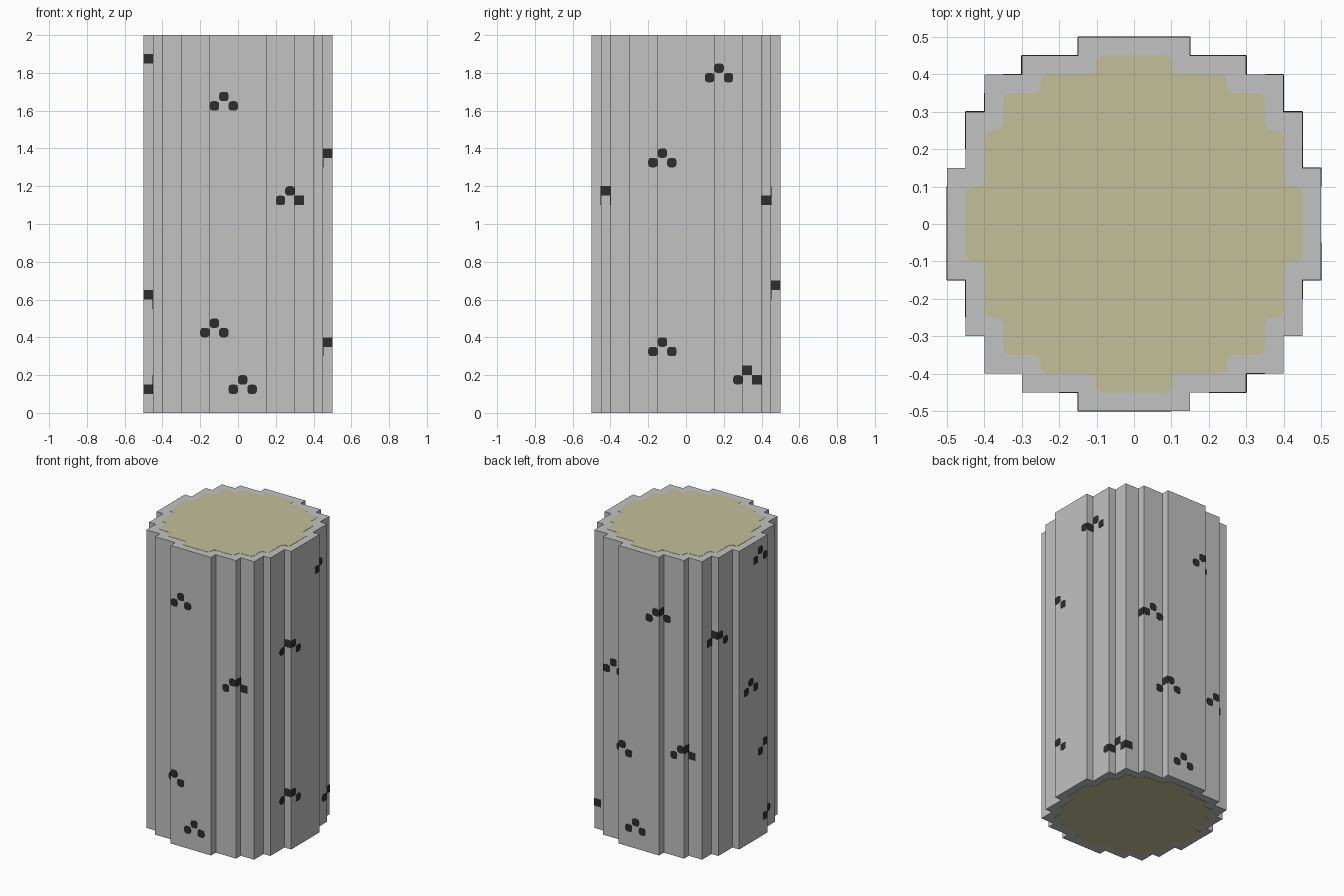
import bpy, bmesh
from mathutils import Vector

cube = bpy.data.objects.get("Cube")
if cube:
    bpy.data.objects.remove(cube, do_unlink=True)

CELL = 0.05
HEIGHT = 2.0


def material(name, rgb):
    mat = bpy.data.materials.new(name)
    mat.use_nodes = True
    mat.diffuse_color = (*rgb, 1)
    bsdf = next(n for n in mat.node_tree.nodes if n.type == "BSDF_PRINCIPLED")
    bsdf.inputs["Base Color"].default_value = (*rgb, 1)
    bsdf.inputs["Roughness"].default_value = 0.9
    return mat


bark_mat = material("pale grey bark", (0.54, 0.54, 0.54))
core_mat = material("cream wood", (0.54, 0.53, 0.32))
spot_mat = material("black spots", (0.027, 0.027, 0.027))


def add_object(name, bm, mat):
    mesh = bpy.data.meshes.new(name)
    bm.to_mesh(mesh)
    bm.free()
    mesh.materials.append(mat)
    obj = bpy.data.objects.new(name, mesh)
    bpy.context.collection.objects.link(obj)
    return obj


def add_plate(name, bm, mat):
    obj = add_object(name, bm, mat)
    solid = obj.modifiers.new("thickness", "SOLIDIFY")
    solid.thickness = 0.003
    solid.offset = 0
    return obj


def stepped_ring(quarter):
    """Repeat one quarter of a stepped outline around the z axis."""
    ring = []
    for _ in range(4):
        ring += quarter
        quarter = [(-y, x) for x, y in quarter]
    return ring


def polygon(bm, points, rounding=0):
    verts = [bm.verts.new(p) for p in points]
    face = bm.faces.new(verts)
    if rounding:
        bmesh.ops.bevel(bm, geom=verts, offset=rounding, segments=2,
                        profile=0.5, affect="VERTICES")
    return face


# Bark: stepped round outline extruded to full height
outline = [(.5, .15), (.45, .15), (.45, .3), (.4, .3), (.4, .4),
           (.3, .4), (.3, .45), (.15, .45), (.15, .5)]
bm = bmesh.new()
base = polygon(bm, [(x, y, 0) for x, y in stepped_ring(outline)])
top = bmesh.ops.extrude_face_region(bm, geom=[base], use_keep_orig=True)
bmesh.ops.translate(bm, vec=(0, 0, HEIGHT),
                    verts=[v for v in top["geom"] if isinstance(v, bmesh.types.BMVert)])
bmesh.ops.recalc_face_normals(bm, faces=bm.faces)
add_object("bark", bm, bark_mat)

# Wood core on both cut ends, with softened steps
inner = [(.45, .1), (.4, .1), (.4, .25), (.35, .25), (.35, .35),
         (.25, .35), (.25, .4), (.1, .4), (.1, .45)]
for name, z in (("bottom_wood", 0), ("top_wood", HEIGHT)):
    bm = bmesh.new()
    points = [(x, y, z) for x, y in stepped_ring(inner)]
    polygon(bm, points if z else points[::-1], 0.018)
    add_plate(name, bm, core_mat)


# Outline test on whole cells: half depth of the log, in cells, at column i
def half(i):
    a = abs(i + 0.5)
    for limit, depth in ((3, 10), (6, 9), (8, 8), (9, 6), (10, 3)):
        if a < limit:
            return depth
    return 0


def inside(i, j):
    return -half(i) <= j < half(i)


def paint_cell(bm, i, j, k):
    """Cover every exposed upright face of one cell with a dark plate."""
    centre = Vector((i + 0.5, j + 0.5, k + 0.5)) * CELL
    for dx, dy in ((1, 0), (-1, 0), (0, 1), (0, -1)):
        if inside(i + dx, j + dy):
            continue
        normal = Vector((dx, dy, 0))
        across = Vector((-dy, dx, 0)) * CELL / 2
        up = Vector((0, 0, CELL / 2))
        mid = centre + normal * CELL / 2
        wide = abs(mid.dot(normal)) > 0.42
        polygon(bm, [mid - across - up, mid + across - up,
                     mid + across + up, mid - across + up], 0.015 if wide else 0)


# Spots: three-cell chevrons, each given as (column, row) of its raised middle
chevrons = {
    "front": [(-2, 33), (5, 23), (-3, 9), (0, 3)],
    "right": [(3, 36), (-3, 27), (-3, 7), (6, 4)],
    "back": [(-3, 32), (4, 23), (2, 13), (-6, 14), (0, 3)],
    "left": [(-2, 38), (5, 29), (0, 21), (-3, 12), (-4, 3)],
}
for side, marks in chevrons.items():
    bm = bmesh.new()
    for column, row in marks:
        for step in (-1, 0, 1):
            t = column + step
            k = row - abs(step)
            depth = half(t) - 1 if side in ("back", "right") else -half(t)
            i, j = (t, depth) if side in ("front", "back") else (depth, t)
            paint_cell(bm, i, j, k)
    add_plate(side + "_spots", bm, spot_mat)
